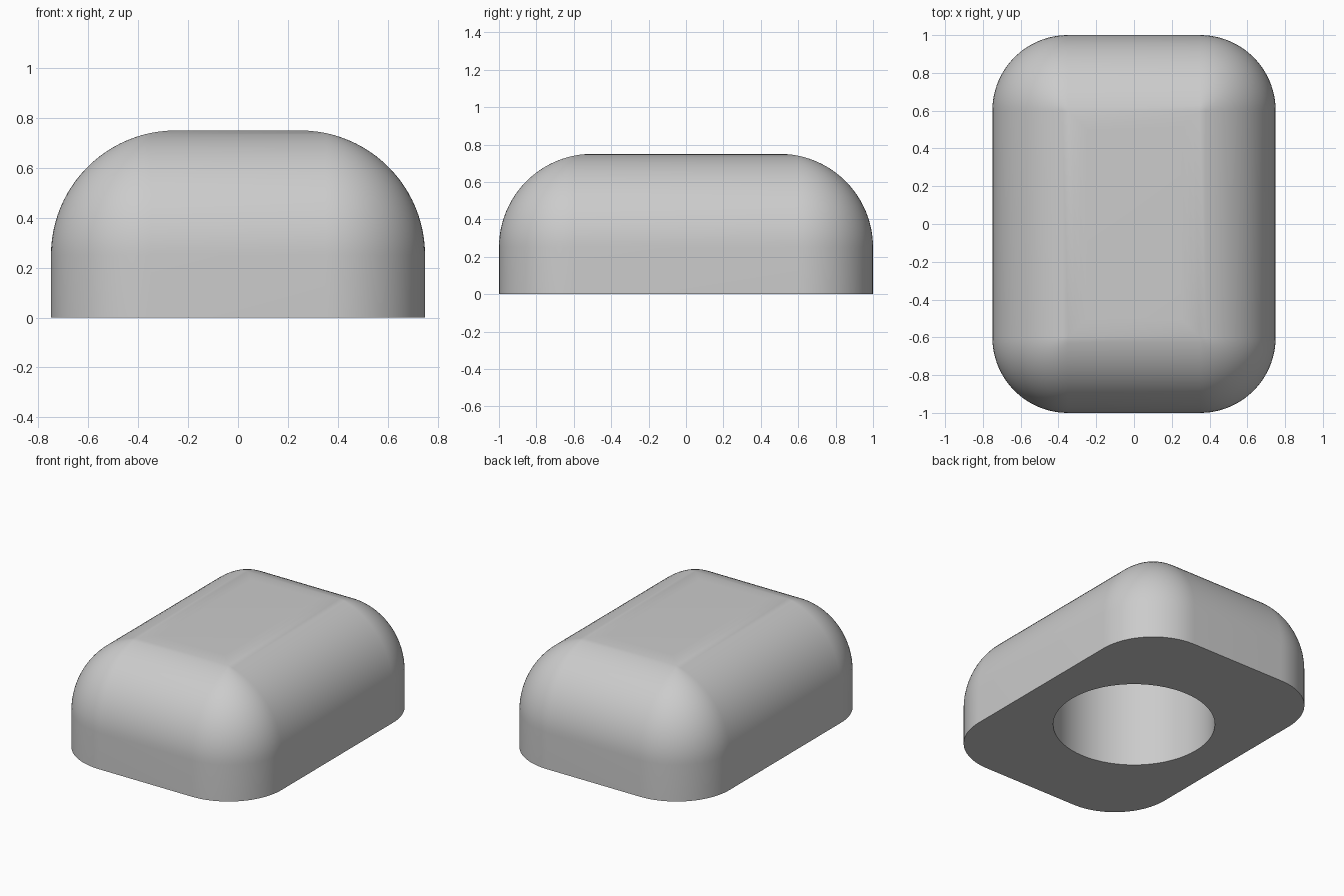
import bpy
import bmesh
from math import sin, cos, pi, radians

if "Cube" in bpy.data.objects:
    bpy.data.objects.remove(bpy.data.objects["Cube"], do_unlink=True)

HALF_X, HALF_Y, HEIGHT = 0.75, 1.0, 0.75
CORNER, FILLET = 0.4, 0.5          # plan corner radius, top edge radius
HOLE_RADIUS, HOLE_DEPTH = 0.5, 0.6
CORNER_STEPS, FILLET_STEPS = 23, 24
COUNT = 4 * (CORNER_STEPS + 1)

grey = bpy.data.materials.new("light grey")
grey.use_nodes = True
colour = (0.6, 0.6, 0.6, 1)
grey.diffuse_color = colour
grey.node_tree.nodes["Principled BSDF"].inputs["Base Color"].default_value = colour

bm = bmesh.new()


def outline(inset, z):
    """Rounded rectangle ring, moved inwards by inset."""
    r = max(0, CORNER - inset)
    ring = []
    for k, (sx, sy) in enumerate(((1, 1), (-1, 1), (-1, -1), (1, -1))):
        cx, cy = sx * (HALF_X - inset - r), sy * (HALF_Y - inset - r)
        for i in range(CORNER_STEPS + 1):
            a = pi / 2 * (k + i / CORNER_STEPS)
            ring.append(bm.verts.new((cx + r * cos(a), cy + r * sin(a), z)))
    return ring


def circle(z):
    """Hole ring with as many points as the outline."""
    angles = [2 * pi * (i + 0.5) / COUNT for i in range(COUNT)]
    return [bm.verts.new((HOLE_RADIUS * cos(a), HOLE_RADIUS * sin(a), z)) for a in angles]


# Rings run from the hole's ceiling, out under the base and up to the flat top
rings = [circle(HOLE_DEPTH), circle(0), outline(0, 0)]
for s in range(FILLET_STEPS + 1):
    t = pi / 2 * s / FILLET_STEPS
    rings.append(outline(FILLET * (1 - cos(t)), HEIGHT - FILLET + FILLET * sin(t)))

for low, high in zip(rings, rings[1:]):
    for i in range(COUNT):
        j = (i + 1) % COUNT
        bm.faces.new((low[i], low[j], high[j], high[i]))
bm.faces.new(rings[0])
bm.faces.new(rings[-1])
bmesh.ops.remove_doubles(bm, verts=bm.verts, dist=0.00001)
bmesh.ops.recalc_face_normals(bm, faces=bm.faces)

mesh = bpy.data.meshes.new("rounded_block")
bm.to_mesh(mesh)
bm.free()
mesh.materials.append(grey)
block = bpy.data.objects.new("rounded_block", mesh)
bpy.context.collection.objects.link(block)

bpy.ops.object.select_all(action="DESELECT")
block.select_set(True)
bpy.context.view_layer.objects.active = block
bpy.ops.object.shade_smooth_by_angle(angle=radians(30))
